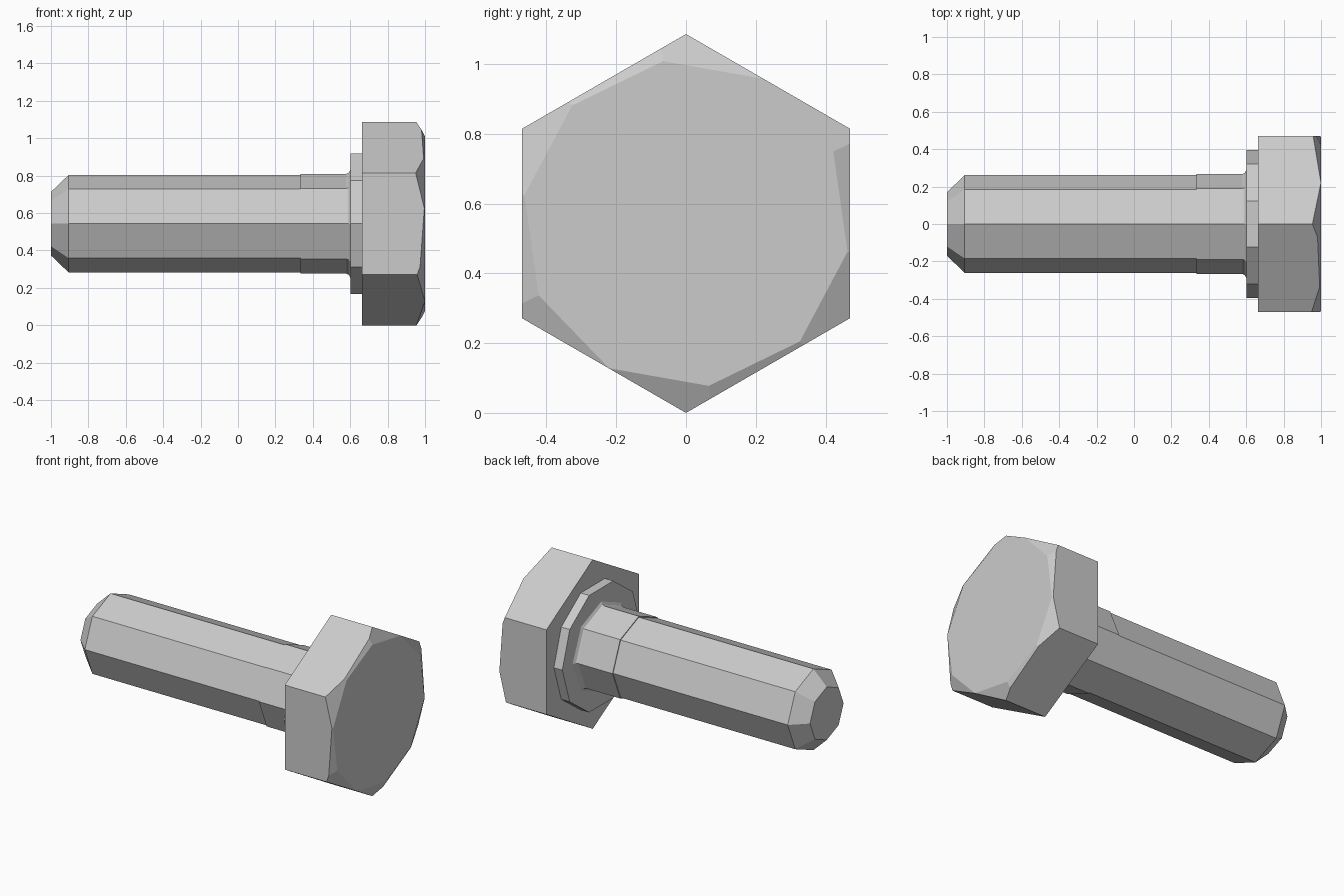
import bpy, bmesh
from math import sin, cos, radians, tau
from mathutils import Vector

cube = bpy.data.objects.get("Cube")
if cube:
    bpy.data.objects.remove(cube, do_unlink=True)

HEX_R = 0.543          # head corner radius, also the axis height
AXIS = Vector((0, 0, HEX_R))

steel = bpy.data.materials.new("steel_grey")
steel.use_nodes = True
GREY = (0.6, 0.6, 0.6, 1)
steel.diffuse_color = GREY
steel.node_tree.nodes["Principled BSDF"].inputs["Base Color"].default_value = GREY


def radial(angle):
    return Vector((0, cos(angle), sin(angle)))


def turned(profile, sides, turn=0):
    """Capped prism along x from (x, radius) stations."""
    bm = bmesh.new()
    rings = [[bm.verts.new(AXIS + Vector((x, 0, 0)) + r * radial(turn + tau * i / sides))
              for i in range(sides)] for x, r in profile]
    for a, b in zip(rings, rings[1:]):
        for i in range(sides):
            j = (i + 1) % sides
            bm.faces.new((a[i], a[j], b[j], b[i]))
    bm.faces.new(rings[0])
    bm.faces.new(rings[-1])
    return bm


def finish(name, bm):
    bmesh.ops.recalc_face_normals(bm, faces=bm.faces)
    mesh = bpy.data.meshes.new(name)
    bm.to_mesh(mesh)
    bm.free()
    mesh.materials.append(steel)
    bpy.context.collection.objects.link(bpy.data.objects.new(name, mesh))


# Threaded shank with a tapered tip
finish("threaded_shank", turned([(-1, 0.17), (-0.905, 0.261), (0.335, 0.261)], 8))

# Plain neck flaring into a small fillet under the collar
finish("neck", turned([(0.335, 0.267), (0.58, 0.267), (0.592, 0.273), (0.602, 0.29)], 8))

# Ten-sided collar
finish("collar", turned([(0.602, 0.395), (0.662, 0.395)], 10))

# Hexagonal head, chamfered by a ten-sided cone
head = turned([(0.662, HEX_R), (1, HEX_R)], 6, radians(30))
apothem = 0.47 * cos(tau / 20)
for k in range(10):
    out = radial(radians(26 + 18) + tau * k / 10)
    cut = bmesh.ops.bisect_plane(
        head, geom=head.verts[:] + head.edges[:] + head.faces[:],
        plane_co=AXIS + Vector((1, 0, 0)) + out * apothem,
        plane_no=(out + Vector((1.9, 0, 0))).normalized(), clear_outer=True)
    rim = [e for e in cut["geom_cut"] if isinstance(e, bmesh.types.BMEdge)]
    bmesh.ops.contextual_create(head, geom=rim)
finish("hex_head", head)
